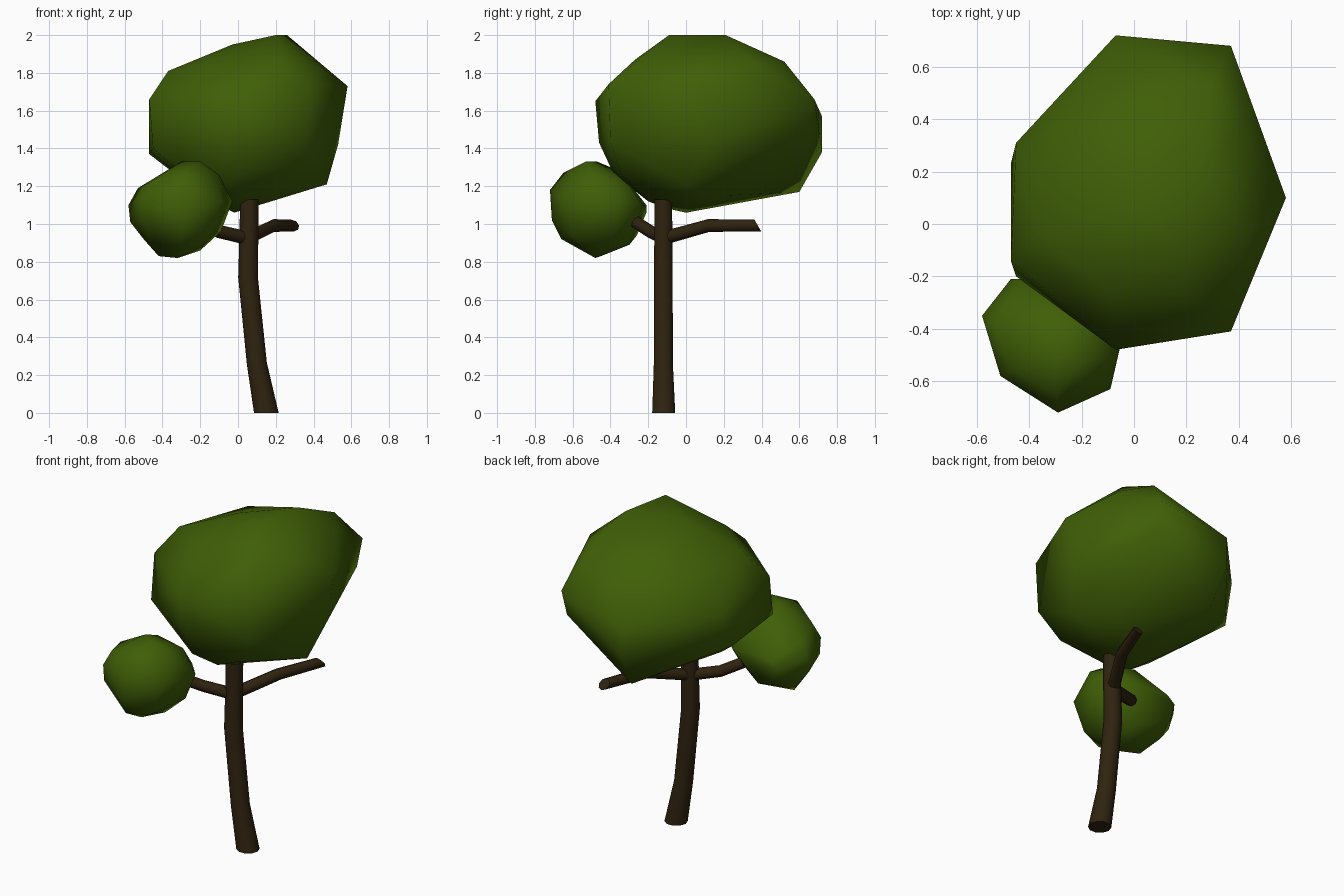
import bpy, bmesh, math
from mathutils import Vector

cube = bpy.data.objects.get("Cube")
if cube:
    bpy.data.objects.remove(cube, do_unlink=True)


def material(name, color):
    mat = bpy.data.materials.new(name)
    mat.use_nodes = True
    mat.diffuse_color = color
    mat.node_tree.nodes["Principled BSDF"].inputs["Base Color"].default_value = color
    return mat


leaf_green = material("leaf green", (0.05, 0.113, 0.002, 1))
bark_brown = material("bark brown", (0.029, 0.017, 0.005, 1))


def finish(name, bm, mat, sharp_angle):
    """Turn a bmesh into a smooth shaded object with one material."""
    bmesh.ops.recalc_face_normals(bm, faces=bm.faces)
    mesh = bpy.data.meshes.new(name)
    bm.to_mesh(mesh)
    bm.free()
    mesh.materials.append(mat)
    obj = bpy.data.objects.new(name, mesh)
    bpy.context.collection.objects.link(obj)
    bpy.ops.object.select_all(action='DESELECT')
    obj.select_set(True)
    bpy.context.view_layer.objects.active = obj
    bpy.ops.object.shade_smooth_by_angle(angle=math.radians(sharp_angle))


def tube(name, path, radii, sides, start_normal=None, end_normal=None):
    """Sweep a round section along a path; the end cuts can be slanted."""
    bm = bmesh.new()
    points = [Vector(p) for p in path]
    last = len(points) - 1
    rings = []
    for i, (center, radius) in enumerate(zip(points, radii)):
        before = (center - points[max(i - 1, 0)]).normalized()
        after = (points[min(i + 1, last)] - center).normalized()
        axis = (before + after).normalized()
        normal = axis
        if i == 0 and start_normal:
            normal = Vector(start_normal)
        if i == last and end_normal:
            normal = Vector(end_normal)
        # Reference direction stays steady along the path
        reference = Vector((0, 0, 1)) if abs(axis.z) < 0.8 else Vector((0, 1, 0))
        side = axis.cross(reference).normalized()
        up = side.cross(axis)
        ring = []
        for k in range(sides):
            a = math.tau * k / sides
            offset = (side * math.cos(a) + up * math.sin(a)) * radius
            offset -= axis * (offset.dot(normal) / axis.dot(normal))
            ring.append(bm.verts.new(center + offset))
        rings.append(ring)
    for low, high in zip(rings, rings[1:]):
        for k in range(sides):
            n = (k + 1) % sides
            bm.faces.new((low[k], low[n], high[n], high[k]))
    bm.faces.new(rings[0])
    bm.faces.new(rings[-1])
    finish(name, bm, bark_brown, 50)


def leaf_mass(name, corners):
    """Faceted hull around a few corner points."""
    bm = bmesh.new()
    for corner in corners:
        bm.verts.new(corner)
    bmesh.ops.convex_hull(bm, input=bm.verts)
    loose = [v for v in bm.verts if not v.link_faces]
    bmesh.ops.delete(bm, geom=loose, context='VERTS')
    finish(name, bm, leaf_green, 80)


# Trunk: leaning, slightly flared at the foot
tube("trunk",
     [(0.15, -0.118, 0), (0.1, -0.12, 0.26), (0.053, -0.12, 0.72),
      (0.058, -0.12, 0.95), (0.06, -0.12, 1.13)],
     [0.064, 0.053, 0.052, 0.05, 0.049], 10,
     start_normal=(0, 0, 1), end_normal=(0, 0, 1))

# Bare branch towards the back, cut at a slant
tube("back_branch",
     [(0.05, -0.12, 0.925), (0.19, 0.12, 0.992), (0.29, 0.38, 0.992)],
     [0.036, 0.034, 0.031], 8, end_normal=(0, 0.87, 0.5))

# Branch that carries the small leaf ball
tube("front_branch",
     [(0.05, -0.12, 0.925), (-0.1, -0.19, 0.96), (-0.2, -0.265, 1.01)],
     [0.036, 0.035, 0.034], 8)

# Large crown
leaf_mass("large_crown", [
    # top
    (0.26, 0.21, 2), (0.2, -0.09, 2), (-0.03, 0.05, 1.95),
    # shoulder
    (0.41, 0.36, 1.85), (0.44, -0.05, 1.83), (0.29, 0.52, 1.86),
    (-0.2, 0.38, 1.82), (-0.37, -0.04, 1.81), (-0.1, -0.25, 1.83),
    (0.2, -0.27, 1.87),
    # widest part
    (0.58, 0.1, 1.73), (0.37, 0.68, 1.66), (-0.07, 0.72, 1.57),
    (0.36, 0.64, 1.5), (-0.45, 0.31, 1.6), (-0.47, 0.23, 1.37),
    (-0.47, -0.14, 1.66), (-0.07, -0.48, 1.65), (0.37, -0.41, 1.74),
    (-0.05, -0.46, 1.43), (0.36, -0.4, 1.43), (-0.45, -0.2, 1.4),
    (-0.07, 0.72, 1.38), (0.53, 0.12, 1.42),
    # underside
    (0.47, 0, 1.21), (-0.05, 0.6, 1.17), (-0.34, 0.15, 1.27),
    (-0.28, -0.2, 1.25), (-0.1, -0.3, 1.2), (0.02, -0.39, 1.28),
    (0.25, -0.34, 1.26), (0, -0.2, 1.12), (0.27, 0.2, 1.15),
    (-0.02, 0, 1.06), (-0.06, -0.09, 1.08),
])

# Small leaf ball at the front
leaf_mass("small_crown", [
    # top and shoulder
    (-0.3, -0.47, 1.33), (-0.2, -0.53, 1.33), (-0.3, -0.35, 1.28),
    (-0.1, -0.5, 1.26), (-0.3, -0.65, 1.27), (-0.47, -0.55, 1.22),
    (-0.53, -0.38, 1.19), (-0.15, -0.32, 1.23),
    # widest part
    (-0.29, -0.72, 1.18), (-0.29, -0.71, 1.02), (-0.51, -0.58, 1.13),
    (-0.51, -0.57, 1.03), (-0.58, -0.35, 1.1), (-0.47, -0.21, 1.06),
    (-0.42, -0.21, 1.1), (-0.09, -0.63, 1.12), (-0.03, -0.37, 1.12),
    (-0.15, -0.23, 1.1),
    # underside
    (-0.57, -0.38, 1.01), (-0.42, -0.45, 0.83), (-0.32, -0.48, 0.82),
    (-0.2, -0.42, 0.86), (-0.09, -0.38, 0.96), (-0.28, -0.3, 0.89),
    (-0.3, -0.66, 0.92), (-0.15, -0.61, 0.94), (-0.4, -0.26, 0.94),
    (-0.5, -0.37, 0.92),
])
